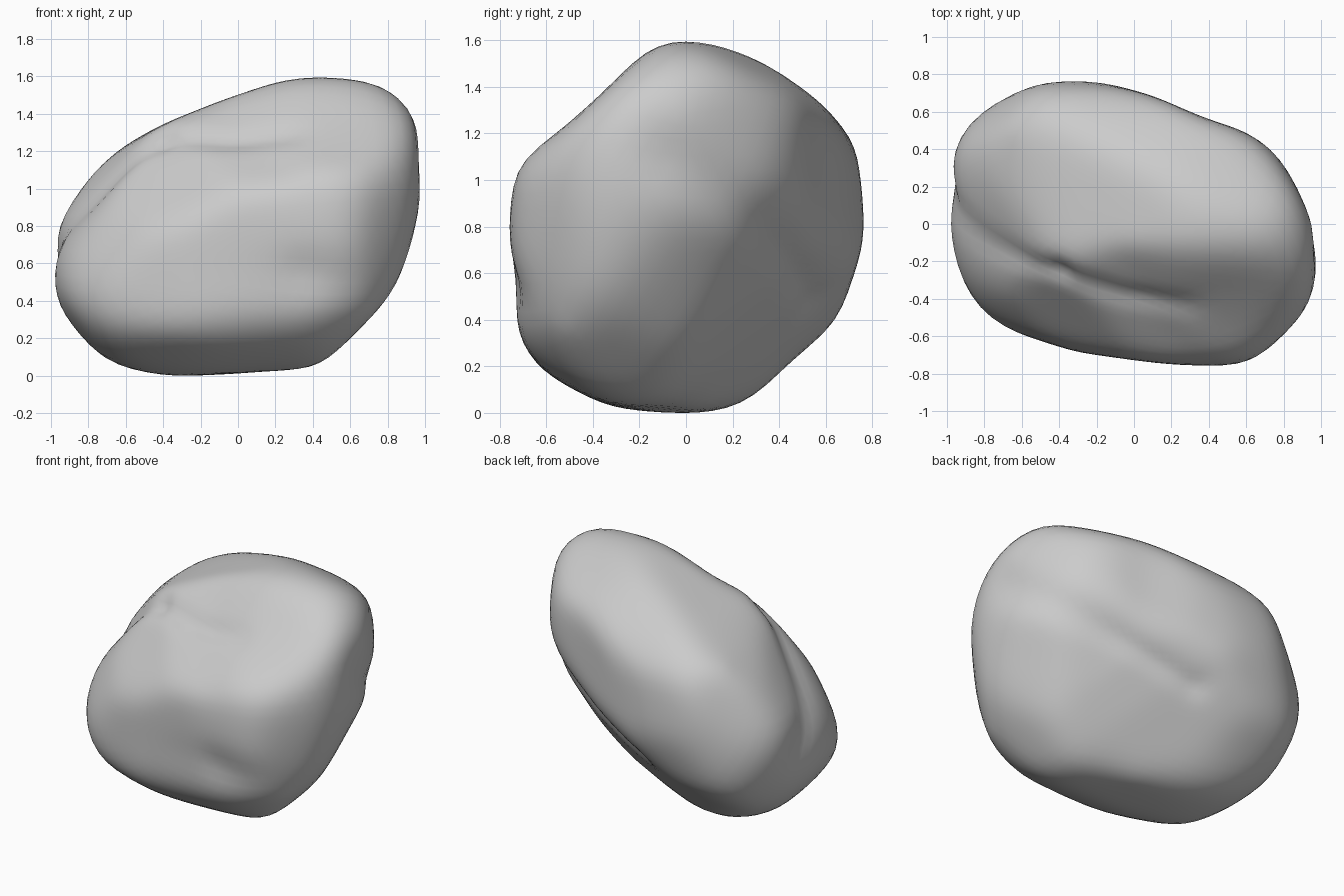
import bpy, bmesh, math
from mathutils import Vector, geometry

cube = bpy.data.objects.get("Cube")
if cube:
    bpy.data.objects.remove(cube, do_unlink=True)

SHARPNESS = 60      # how crisply the profiles meet
SWELL = 1.01        # makes up for the rounding where profiles meet

# Outline profiles of the boulder, each measured from its middle
front_profile = [(-1, -.28), (-.97, -.19), (-1, -.02), (-.77, .29), (-.6, .43),
                 (-.4, .54), (-.1, .66), (.22, .77), (.4, .81), (.74, .79), (.94, .65),
                 (.98, .44), (.99, .19), (.95, 0), (.88, -.27), (.8, -.39), (.44, -.76),
                 (.2, -.77), (-.35, -.81), (-.72, -.73), (-.97, -.45)]
side_profile = [(-.14, .8), (.13, .8), (.31, .73), (.59, .52), (.73, .35), (.77, -.04),
                (.65, -.41), (.44, -.58), (.27, -.78), (0, -.81), (-.32, -.78),
                (-.62, -.63), (-.73, -.46), (-.72, -.24), (-.77, -.07), (-.73, .29),
                (-.58, .37), (-.35, .57)]
top_profile = [(-1, .36), (-.94, .53), (-.6, .72), (-.43, .78), (-.25, .78), (.1, .68),
               (.4, .55), (.58, .5), (.77, .39), (.87, .2), (.99, -.08), (.98, -.26),
               (.94, -.46), (.65, -.73), (.53, -.77), (.2, -.75), (-.3, -.68),
               (-.75, -.54), (-.89, -.43), (-.95, -.25), (-1, 0), (-.96, .2)]
front_corner = [(-.98, -.23), (-.87, .01), (-.68, .25), (-.48, .51), (-.3, .65), (.07, .75),
                (.34, .73), (.75, .55), (.82, .48), (.86, .21), (.84, -.04), (.71, -.24),
                (.48, -.66), (.17, -.92), (-.28, -.84), (-.82, -.57), (-.93, -.43)]
back_corner = [(-.57, .94), (-.35, .9), (-.13, .8), (.16, .58), (.41, .45), (.76, .07),
               (.97, -.36), (.94, -.48), (.58, -.86), (.25, -.92), (.04, -.81),
               (-.35, -.45), (-.53, -.25), (-.76, .07), (-.86, .29), (-.82, .75), (-.71, .86)]
under_corner = [(-.52, .96), (-.43, .96), (.04, .82), (.63, .57), (.82, .44), (1.06, -.16),
                (1.01, -.31), (.84, -.66), (.74, -.77), (.38, -.93), (.05, -.94),
                (-.4, -.77), (-.67, -.66), (-.88, -.46), (-.95, -.23), (-1.04, .25),
                (-.97, .59), (-.77, .84)]


def frame(azimuth, elevation):
    """Across and up directions of a profile plane."""
    a, e = math.radians(azimuth), math.radians(elevation)
    across = Vector((-math.sin(a), math.cos(a), 0))
    facing = Vector((math.cos(a) * math.cos(e), math.sin(a) * math.cos(e), math.sin(e)))
    return across, facing.cross(across)


profiles = [([Vector(p) for p in outline], frame(*angles)) for outline, angles in (
    (front_profile, (-90, 0)), (side_profile, (0, 0)), (top_profile, (-90, 90)),
    (front_corner, (-55, 20)), (back_corner, (125, 30)), (under_corner, (55, -26)))]


def reach(outline, ray):
    """Distance from the middle to an outline along a flat ray."""
    far = ray.normalized() * 5
    for i, p in enumerate(outline):
        hit = geometry.intersect_line_line_2d(Vector((0, 0)), far, outline[i - 1], p)
        if hit:
            return hit.length
    return 1.0


def radius(d):
    """Soft intersection of all the extruded profiles."""
    total = 0
    for outline, (across, up) in profiles:
        ray = Vector((d.dot(across), d.dot(up)))
        if ray.length > 1e-4:
            total += (ray.length / reach(outline, ray)) ** SHARPNESS
    return SWELL * total ** (-1 / SHARPNESS)


def soften(bm, times):
    for _ in range(times):
        bmesh.ops.smooth_vert(bm, verts=bm.verts, factor=0.5,
                              use_axis_x=True, use_axis_y=True, use_axis_z=True)


# Grooves and shallow dents: path, width, depth
grooves = [
    ([(-.97, .2, -.2), (-.75, -.08, .1), (-.35, -.22, .4)], .08, .03),
    ([(-.35, -.22, .4), (-.05, -.35, .42), (.25, -.4, .45)], .1, .03),
    ([(.96, -.08, .3), (.53, .39, -.07), (-.03, .57, -.33)], .11, .035),
    ([(.35, -.7, -.25), (.5, -.65, -.28)], .12, .025),
]


def groove_depth(d):
    depth = 0
    for path, width, amount in grooves:
        nearest = 9
        for a, b in zip(path, path[1:]):
            a, b = Vector(a).normalized(), Vector(b).normalized()
            t = geometry.intersect_point_line(d, a, b)[1]
            nearest = min(nearest, (d - a.lerp(b, min(max(t, 0), 1)).normalized()).length)
        depth += amount * math.exp(-(nearest / width) ** 2)
    return depth


# Boulder body
bm = bmesh.new()
bmesh.ops.create_icosphere(bm, subdivisions=5, radius=1)
for v in bm.verts:
    d = v.co.normalized()
    v.co = d * radius(d)
soften(bm, 5)
for v in bm.verts:
    d = v.co.normalized()
    v.co -= d * groove_depth(d)
soften(bm, 1)

# Stand it on the ground
bmesh.ops.translate(bm, verts=bm.verts, vec=(0, 0, -min(v.co.z for v in bm.verts)))

mesh = bpy.data.meshes.new("boulder")
bm.to_mesh(mesh)
bm.free()
boulder = bpy.data.objects.new("boulder", mesh)
bpy.context.collection.objects.link(boulder)
mesh.shade_smooth()

# Stone colour
stone = bpy.data.materials.new("grey stone")
stone.use_nodes = True
colour = (.6, .6, .6, 1)
stone.diffuse_color = colour
shader = stone.node_tree.nodes["Principled BSDF"]
shader.inputs["Base Color"].default_value = colour
shader.inputs["Roughness"].default_value = .9
mesh.materials.append(stone)
